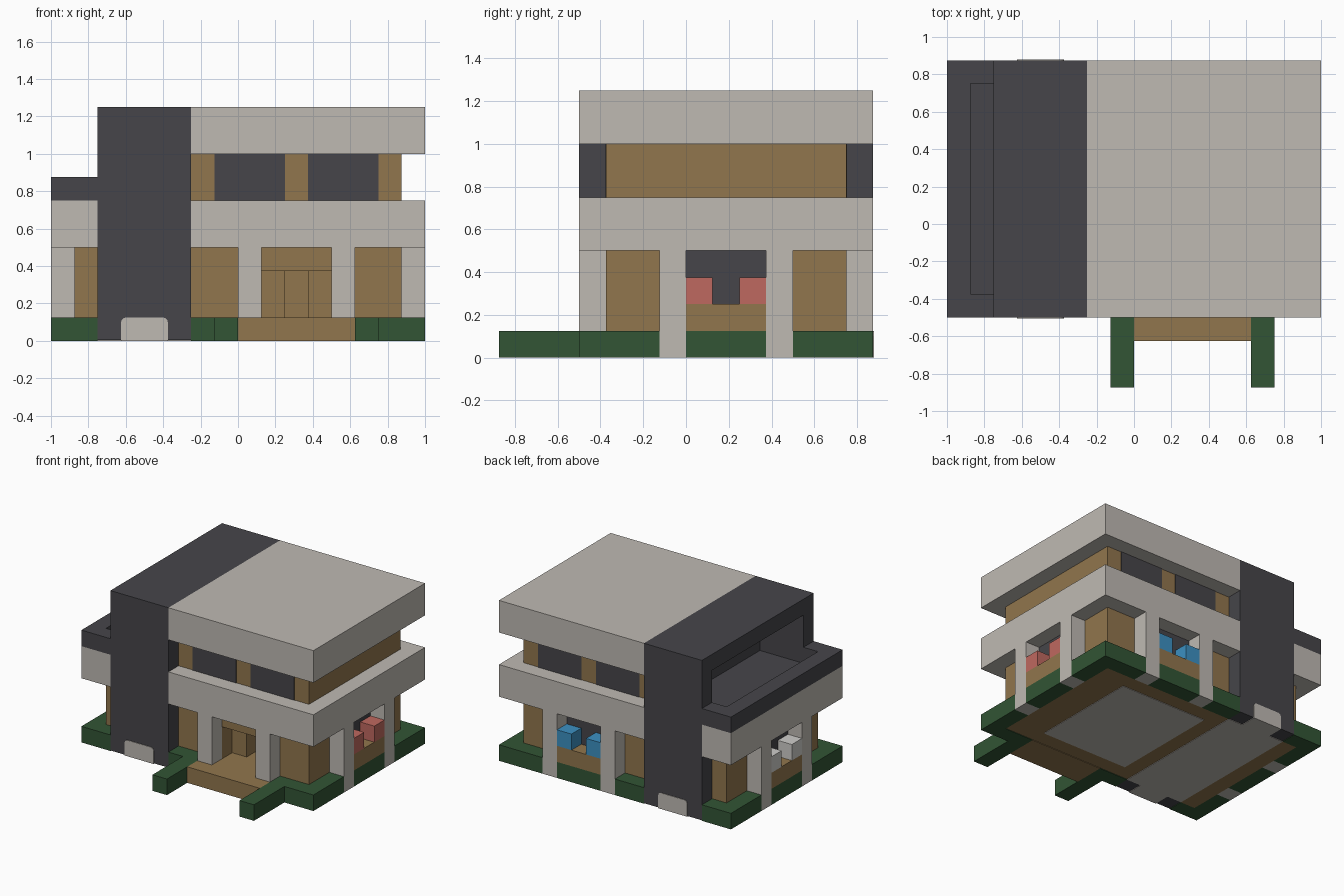
import bpy
import bmesh
from mathutils import Vector

cube = bpy.data.objects.get("Cube")
if cube:
    bpy.data.objects.remove(cube, do_unlink=True)


def material(name, rgb):
    m = bpy.data.materials.new(name)
    m.use_nodes = True
    m.diffuse_color = (*rgb, 1)
    m.node_tree.nodes["Principled BSDF"].inputs["Base Color"].default_value = (*rgb, 1)
    return m


LIGHT = material("pale_stone", (0.52, 0.49, 0.45))
DARK = material("charcoal", (0.061, 0.06, 0.068))
WOOD = material("brown_wood", (0.285, 0.182, 0.075))
GREEN = material("hedge_green", (0.032, 0.09, 0.035))
RED = material("red_flower", (0.52, 0.14, 0.115))
BLUE = material("blue_flower", (0.045, 0.28, 0.54))
WHITE = material("white_flower", (0.62, 0.61, 0.59))


def box(name, mat, x, y, z, round_top=0):
    """Box from (low, high) ranges; round_top softens the upper edges running along y."""
    bm = bmesh.new()
    bmesh.ops.create_cube(bm, size=1)
    for v in bm.verts:
        v.co = Vector([r[0] if c < 0 else r[1] for c, r in zip(v.co, (x, y, z))])
    if round_top:
        edges = [e for e in bm.edges
                 if all(v.co.z > (z[0] + z[1]) / 2 for v in e.verts)
                 and abs(e.verts[0].co.x - e.verts[1].co.x) < 1e-5]
        bmesh.ops.bevel(bm, geom=edges, offset=round_top, segments=3, profile=0.5, affect='EDGES')
    mesh = bpy.data.meshes.new(name)
    bm.to_mesh(mesh)
    bm.free()
    mesh.materials.append(mat)
    ob = bpy.data.objects.new(name, mesh)
    bpy.context.collection.objects.link(ob)
    return ob


def cut(ob, x, y, z):
    """Carve a box-shaped hollow out of an object."""
    cutter = box("cutter", ob.data.materials[0], x, y, z)
    cutter.hide_render = True
    mod = ob.modifiers.new("hollow", 'BOOLEAN')
    mod.operation = 'DIFFERENCE'
    mod.solver = 'EXACT'
    mod.object = cutter
    bpy.context.view_layer.objects.active = ob
    bpy.ops.object.modifier_apply(modifier=mod.name)
    bpy.data.objects.remove(cutter, do_unlink=True)


DEPTH = (-0.5, 0.875)     # outer front and back
WALL = (-0.375, 0.75)     # wall front and back
GROUND = (0, 0.125)
STOREY = (0.125, 0.5)
P = 0.004                 # thickness of thin plates

# Tower with a balcony alcove, pale vents at its foot
tower = box("tower", DARK, (-0.75, -0.25), DEPTH, (P, 1.25))
cut(tower, (-0.9, -0.375), WALL, (0.75, 1.125))
box("tower_underside", LIGHT, (-0.75, -0.25), WALL, (0, P))
box("front_vent", LIGHT, (-0.625, -0.375), (-0.5 - P, -0.375), GROUND, 0.025)
box("back_vent", LIGHT, (-0.625, -0.375), (0.75, 0.875 + P), GROUND, 0.025)

# Balcony
box("balcony_slab", LIGHT, (-1, -0.75), DEPTH, (0.5, 0.75))
parapet = box("balcony_parapet", DARK, (-1, -0.75), DEPTH, (0.75, 0.875))
cut(parapet, (-0.875, -0.7), WALL, (0.7, 0.9))
box("balcony_floor", DARK, (-0.875, -0.75), WALL, (0.75, 0.75 + P))

# Ground floor walls with a stepped doorway
ground_wall = box("ground_wall", WOOD, (-0.25, 0.875), WALL, (P, 0.5))
cut(ground_wall, (0.125, 0.5), (-0.5, -0.25), (0.125, 0.375))
cut(ground_wall, (0.25, 0.375), (-0.5, -0.125), (0.125, 0.375))
box("side_wall", WOOD, (-0.875, -0.75), WALL, (0, 0.5))
box("house_underside", LIGHT, (-0.125, 0.625), (-0.25, 0.625), (0, P))
box("deck", WOOD, (0, 0.625), (-0.625, -0.375), GROUND)

# Slabs and upper storey
box("middle_slab", LIGHT, (-0.25, 1), DEPTH, (0.5, 0.75))
box("upper_wall", WOOD, (-0.25, 0.875), WALL, (0.75, 1))
box("roof_slab", LIGHT, (-0.25, 1), DEPTH, (1, 1.25))
for side, y in (("front", (-0.375 - P, -0.375)), ("back", (0.75, 0.75 + P))):
    for i, x in enumerate(((-0.125, 0.25), (0.375, 0.75))):
        box(f"upper_{side}_window_{i + 1}", DARK, x, y, (0.75, 1))

# Front pillars stand on the deck
for i, x in enumerate((0, 0.5)):
    box(f"front_pillar_{i + 1}", LIGHT, (x, x + 0.125), (-0.5, -0.375), STOREY)


def planted_side(side, flower, start, place, window):
    """Pillars, planter, flowers and window; place() maps an along-wall range to x and y."""
    for i, s in enumerate((start, start + 0.5)):
        box(f"{side}_pillar_{i + 1}", LIGHT, *place((s, s + 0.125)), (0, 0.5))
    a, b = start + 0.125, start + 0.5
    box(f"{side}_hedge", GREEN, *place((a, b)), GROUND)
    box(f"{side}_planter", WOOD, *place((a, b)), (0.125, 0.25))
    for i, s in enumerate((a, b - 0.125)):
        box(f"{side}_flower_{i + 1}", flower, *place((s, s + 0.125)), (0.25, 0.375))
    box(f"{side}_window", DARK, *window((a, b)), (0.25, 0.5))


planted_side("left", RED, -0.125, lambda r: ((0.875, 1), r), lambda r: ((0.875, 0.875 + P), r))
planted_side("right", WHITE, -0.125, lambda r: ((-1, -0.875), r),
             lambda r: ((-0.875 - P, -0.875), r))
planted_side("back", BLUE, 0, lambda r: (r, (0.75, 0.875)), lambda r: (r, (0.75, 0.75 + P)))

# Remaining hedges around the house
for side, x in (("left", (0.875, 1)), ("right", (-1, -0.875))):
    box(f"{side}_front_hedge", GREEN, x, (-0.5, -0.125), GROUND)
    box(f"{side}_back_hedge", GREEN, x, (0.5, 0.875), GROUND)
FRONT, BACK = (-0.5, -0.375), (0.75, 0.875)
for name, x, y in (("front_hedge_left", (0.625, 0.875), FRONT),
                   ("front_hedge_middle", (-0.25, 0), FRONT),
                   ("front_hedge_right", (-0.875, -0.75), FRONT),
                   ("back_hedge_left", (0.625, 0.875), BACK),
                   ("back_hedge_middle", (-0.25, 0), BACK),
                   ("back_hedge_right", (-0.875, -0.75), BACK)):
    box(name, GREEN, x, y, GROUND)

# Hedge strips flanking the entrance path
for i, x in enumerate((-0.125, 0.625)):
    box(f"path_hedge_{i + 1}", GREEN, (x, x + 0.125), (-0.875, -0.5), GROUND)
